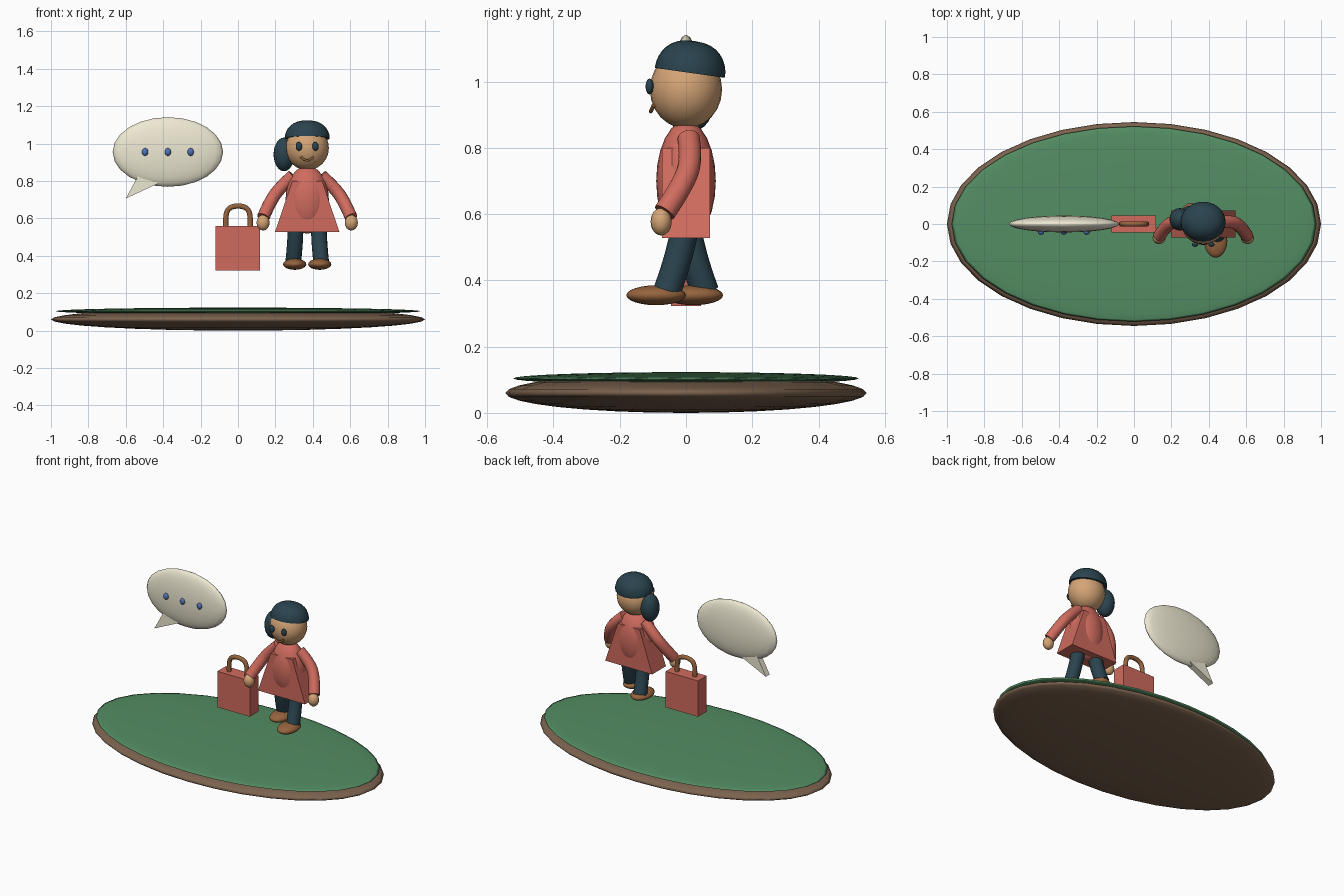
import bpy, bmesh, math
from mathutils import Matrix

if "Cube" in bpy.data.objects:
    bpy.data.objects.remove(bpy.data.objects["Cube"])

def material(name, *rgb):
    m = bpy.data.materials.new(name)
    m.diffuse_color = (*[c ** 2.2 for c in rgb], 1)
    m.use_nodes = True
    m.node_tree.nodes["Principled BSDF"].inputs["Base Color"].default_value = m.diffuse_color
    return m

EARTH = material("earth", .48, .385, .31)
GRASS = material("grass", .33, .55, .39)
RED = material("red", .81, .42, .37)
SKIN = material("skin", .83, .64, .46)
DARK = material("dark", .18, .27, .31)
LEATHER = material("leather", .58, .39, .25)
CREAM = material("cream", .93, .91, .82)
BLUE = material("blue", .31, .45, .70)
CX = .37  # centre line of the figure

def finish(name, bm, mat, smooth=True):
    bmesh.ops.recalc_face_normals(bm, faces=bm.faces)
    for f in bm.faces:
        f.smooth = smooth
    me = bpy.data.meshes.new(name)
    bm.to_mesh(me)
    bm.free()
    me.materials.append(mat)
    ob = bpy.data.objects.new(name, me)
    bpy.context.collection.objects.link(ob)
    return ob

def smooth_by_angle(ob, degrees):
    bpy.ops.object.select_all(action="DESELECT")
    ob.select_set(True)
    bpy.context.view_layer.objects.active = ob
    if ob.type == "CURVE":
        bpy.ops.object.convert(target="MESH")
    bpy.ops.object.shade_smooth_by_angle(angle=math.radians(degrees))

def ball(name, loc, radii, mat, seg=24):
    bm = bmesh.new()
    bmesh.ops.create_uvsphere(bm, u_segments=seg, v_segments=seg // 2, radius=1)
    bmesh.ops.transform(bm, matrix=Matrix.LocRotScale(loc, None, radii), verts=bm.verts)
    return finish(name, bm, mat)

def prism(name, outline, depth, mat):
    """Extrude an x/z outline symmetrically along y."""
    bm = bmesh.new()
    face = bm.faces.new([bm.verts.new((x, -depth, z)) for x, z in outline])
    ext = bmesh.ops.extrude_face_region(bm, geom=[face])
    verts = [v for v in ext["geom"] if isinstance(v, bmesh.types.BMVert)]
    bmesh.ops.translate(bm, verts=verts, vec=(0, 2 * depth, 0))
    return finish(name, bm, mat, False)

def tube(name, points, radius, mat):
    cu = bpy.data.curves.new(name, "CURVE")
    cu.dimensions = "3D"
    cu.bevel_depth, cu.bevel_resolution = radius, 6
    cu.use_fill_caps = True
    sp = cu.splines.new("NURBS")
    sp.points.add(len(points) - 1)
    for p, co in zip(sp.points, points):
        p.co = (*co, 1)
    sp.use_endpoint_u, sp.order_u, sp.resolution_u = True, 3, 6
    cu.materials.append(mat)
    ob = bpy.data.objects.new(name, cu)
    bpy.context.collection.objects.link(ob)
    smooth_by_angle(ob, 60)

# Ground island
ball("ground_base", (0, 0, .06), (1, .545, .06), EARTH, 32)
ball("ground_grass", (0, 0, .104), (.975, .522, .019), GRASS, 32)

# Torso and flared coat
ball("torso", (CX, 0, .70), (.116, .09, .182), RED)
prism("coat_skirt", [(CX - .172, .528), (CX + .172, .528), (CX + .08, .80), (CX - .08, .80)], .072, RED)

# Head and hair: the cap is a tilted half dome with full shoulders
ball("head", (CX, 0, .976), (.116, .109, .118), SKIN)
bm = bmesh.new()
bmesh.ops.create_uvsphere(bm, u_segments=24, v_segments=16, radius=1)
bmesh.ops.bisect_plane(bm, geom=bm.verts[:] + bm.edges[:] + bm.faces[:], plane_co=(0, 0, -.02),
                       plane_no=(0, 0, 1), clear_inner=True)
bmesh.ops.holes_fill(bm, edges=[e for e in bm.edges if e.is_boundary])
for v in bm.verts:
    r = max(math.hypot(v.co.x, v.co.y), .001)
    v.co.x *= r ** -.2
    v.co.y *= r ** -.2
bmesh.ops.scale(bm, vec=(.12, .107, .095), verts=bm.verts)
bmesh.ops.rotate(bm, cent=(0, 0, 0), matrix=Matrix.Rotation(math.radians(-8), 3, "X"), verts=bm.verts)
bmesh.ops.translate(bm, vec=(CX, .012, 1.028), verts=bm.verts)
smooth_by_angle(finish("hair_cap", bm, DARK), 50)
ball("hair_ponytail", (.246, .025, .942), (.056, .06, .09), DARK)

# Smile
tube("mouth", [(CX - .033, -.098, .928), (CX - .015, -.106, .910),
               (CX + .015, -.106, .910), (CX + .033, -.098, .928)], .006, LEATHER)

# Paired parts; the +x leg steps forward
for side, s in (("left", -1), ("right", 1)):
    ball(side + "_eye", (CX + s * .044, -.11, .985), (.017, .012, .024), DARK, 16)
    tube(side + "_sleeve", [(CX + s * .075, .008, .828), (CX + s * .13, .016, .78),
                            (CX + s * .195, .0, .70), (CX + s * .235, -.065, .605)], .034, RED)
    ball(side + "_hand", (CX + s * .236, -.075, .577), (.035, .032, .042), SKIN, 16)
    tube(side + "_leg", [(CX + s * .062, 0, .58), (CX + s * .062, -s * .015, .48),
                         (CX + s * .075, -s * .058, .365)], .042, DARK)
    ball(side + "_shoe", (CX + s * .067, -.034 - s * .056, .355), (.062, .09, .03), LEATHER)

# Travel bag
prism("bag", [(-.12, .322), (.118, .322), (.118, .56), (-.12, .56)], .045, RED)
tube("bag_handle", [(-.065, 0, .55), (-.068, 0, .60), (-.055, 0, .655), (0, 0, .67),
                    (.055, 0, .655), (.068, 0, .60), (.065, 0, .55)], .014, LEATHER)

# Speech bubble
ball("bubble", (-.375, 0, .955), (.295, .045, .186), CREAM)
prism("bubble_tail", [(-.60, .706), (-.42, .79), (-.42, .86), (-.53, .835)], .02, CREAM)
for i in (-1, 0, 1):
    ball("bubble_dot_%d" % (i + 2), (-.375 + i * .122, -.043, .955), (.017, .015, .021), BLUE, 16)
